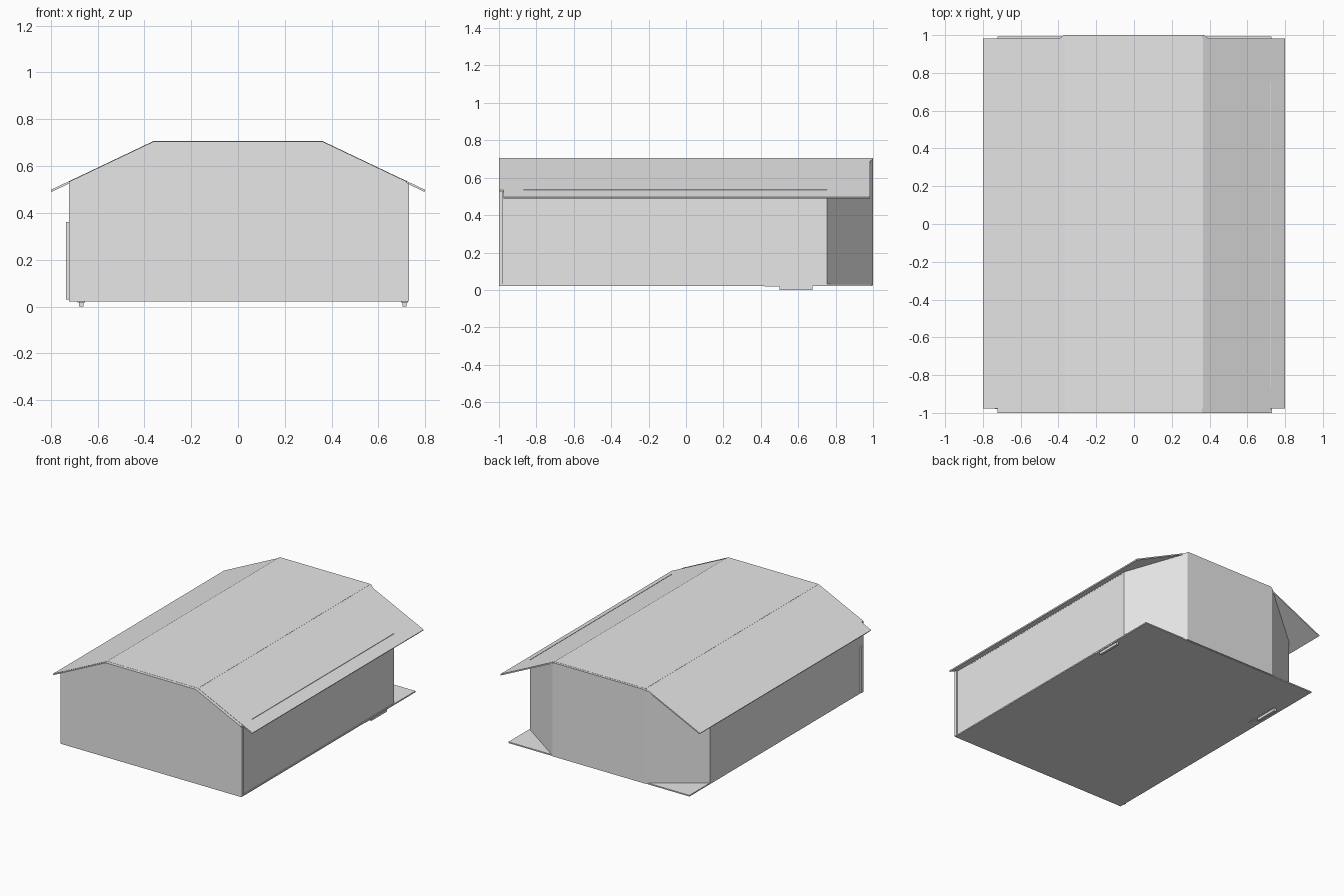
import bpy
import bmesh
from mathutils import Vector

cube = bpy.data.objects.get("Cube")
if cube:
    bpy.data.objects.remove(cube, do_unlink=True)

GREY = (0.8, 0.8, 0.8, 1.0)
mat = bpy.data.materials.new("plain grey")
mat.use_nodes = True
mat.diffuse_color = GREY
mat.node_tree.nodes["Principled BSDF"].inputs["Base Color"].default_value = GREY

RIDGE_X, RIDGE_Z = 0.365, 0.705
EAVE_X, EAVE_Z = 0.8, 0.498
WALL_X, FLOOR_Z = 0.722, 0.025


def finish(name, bm):
    bmesh.ops.recalc_face_normals(bm, faces=bm.faces)
    mesh = bpy.data.meshes.new(name)
    bm.to_mesh(mesh)
    bm.free()
    mesh.materials.append(mat)
    obj = bpy.data.objects.new(name, mesh)
    bpy.context.collection.objects.link(obj)
    return obj


def prism(points, move):
    """Extrude a closed outline of 3D points along a vector."""
    bm = bmesh.new()
    face = bm.faces.new([bm.verts.new(p) for p in points])
    result = bmesh.ops.extrude_face_region(bm, geom=[face], use_keep_orig=True)
    verts = [v for v in result["geom"] if isinstance(v, bmesh.types.BMVert)]
    bmesh.ops.translate(bm, verts=verts, vec=move)
    return bm


def box(name, x0, x1, y0, y1, z0, z1):
    outline = [(x0, y0, z0), (x1, y0, z0), (x1, y1, z0), (x0, y1, z0)]
    return finish(name, prism(outline, (0, 0, z1 - z0)))


# Walls: footprint with clipped back corners, trimmed under the roof slopes
half = [(WALL_X, -1), (WALL_X, 0.755), (0.37, 1)]
footprint = half + [(-x, y) for x, y in reversed(half)]
walls = prism([(x, y, FLOOR_Z) for x, y in footprint],
              (0, 0, RIDGE_Z - FLOOR_Z))
for side in (-1, 1):
    normal = Vector((side * (RIDGE_Z - EAVE_Z), 0, EAVE_X - RIDGE_X))
    cut = bmesh.ops.bisect_plane(
        walls, geom=walls.verts[:] + walls.edges[:] + walls.faces[:],
        plane_co=(side * RIDGE_X, 0, RIDGE_Z - 0.002), plane_no=normal,
        clear_outer=True)
    rim = [e for e in cut["geom_cut"] if isinstance(e, bmesh.types.BMEdge)]
    bmesh.ops.holes_fill(walls, edges=[e for e in rim if e.is_boundary])
finish("walls", walls)

# Floor plate reaching past the clipped corners
box("floor", -WALL_X, 0.728, -1, 0.992, 0.022, 0.031)

# Roof: flat centre panel and two sloping panels
ROOF_Y0, ROOF_Y1 = -0.977, 0.983
box("roof_centre", -RIDGE_X, RIDGE_X, ROOF_Y0, ROOF_Y1, 0.695, RIDGE_Z + 0.001)
for side, name in ((1, "roof_slope_left"), (-1, "roof_slope_right")):
    section = [(RIDGE_X, RIDGE_Z), (EAVE_X, EAVE_Z),
               (EAVE_X - 0.004, EAVE_Z - 0.008), (RIDGE_X - 0.004, RIDGE_Z - 0.008)]
    finish(name, prism([(side * x, ROOF_Y0, z) for x, z in section],
                       (0, ROOF_Y1 - ROOF_Y0, 0)))

# Thin wall top showing through the left slope
box("wall_top_rib", 0.719, 0.723, -0.87, 0.755, 0.52, 0.538)

# Trim at the two front corners
box("corner_post_left", 0.72, 0.731, -1, -0.98, FLOOR_Z, 0.528)
box("corner_trim_right", -0.735, -0.72, -0.98, -0.96, 0.03, 0.362)

# Small feet under the floor near the back
for name, x0, x1 in (("foot_right", -0.68, -0.66), ("foot_left", 0.702, 0.72)):
    box(name, x0, x1, 0.5, 0.675, 0, 0.025)
    box(name + "_plate", x0 - 0.006, x1 + 0.006, 0.42, 0.675, 0.018, 0.032)
